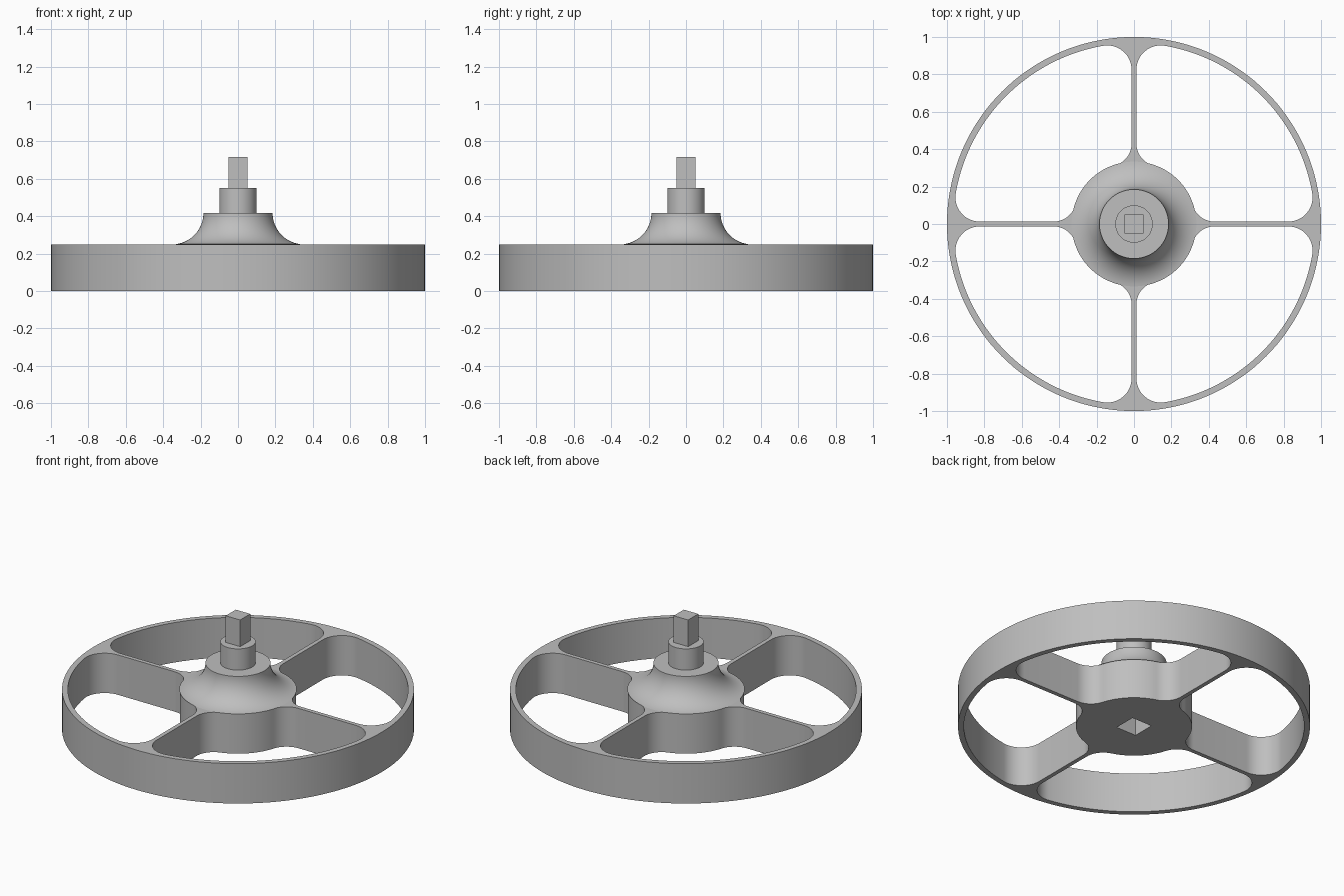
import bpy
import bmesh
from math import pi, sin, cos, atan2, sqrt
from mathutils import Vector, Matrix

cube = bpy.data.objects.get("Cube")
if cube:
    bpy.data.objects.remove(cube, do_unlink=True)

RIM_OUT, RIM_IN, HUB = 1.0, 0.967, 0.33
SPOKE = 0.013            # half the spoke thickness
F_RIM, F_HUB = 0.13, 0.12  # corner radii at rim and hub
WHEEL_TOP, FLARE_TOP, NECK_TOP, SHAFT_TOP = 0.25, 0.417, 0.55, 0.717

grey = bpy.data.materials.new("light grey")
grey.use_nodes = True
grey.diffuse_color = (0.52, 0.52, 0.52, 1)
grey.node_tree.nodes["Principled BSDF"].inputs["Base Color"].default_value = grey.diffuse_color


def finish(bm, name):
    bmesh.ops.recalc_face_normals(bm, faces=bm.faces)
    mesh = bpy.data.meshes.new(name)
    bm.to_mesh(mesh)
    bm.free()
    mesh.materials.append(grey)
    obj = bpy.data.objects.new(name, mesh)
    bpy.context.collection.objects.link(obj)
    return obj


def smooth(obj):
    bpy.ops.object.select_all(action="DESELECT")
    obj.select_set(True)
    bpy.context.view_layer.objects.active = obj
    bpy.ops.object.shade_smooth_by_angle(angle=pi / 6)


def arc(c, r, a0, a1, n):
    return [Vector((c[0] + r * cos(a0 + (a1 - a0) * i / n),
                    c[1] + r * sin(a0 + (a1 - a0) * i / n), 0)) for i in range(n + 1)]


def window():
    """Outline of the opening between two spokes, in the first quadrant."""
    y = SPOKE + F_HUB
    hub_c = (sqrt((HUB + F_HUB) ** 2 - y * y), y)
    hub_a = atan2(hub_c[1], hub_c[0])
    y = SPOKE + F_RIM
    rim_c = (sqrt((RIM_IN - F_RIM) ** 2 - y * y), y)
    rim_a = atan2(rim_c[1], rim_c[0])
    pts = arc((0, 0), HUB, pi / 4, hub_a, 10)
    pts += arc(hub_c, F_HUB, hub_a + pi, 1.5 * pi, 14)[1:]
    pts += arc(rim_c, F_RIM, -pi / 2, rim_a, 16)
    pts += arc((0, 0), RIM_IN, rim_a, pi / 4, 16)[1:]
    # mirror across the diagonal
    return pts + [Vector((p.y, p.x, 0)) for p in reversed(pts[1:-1])]


def box(name, half, z0, z1):
    bm = bmesh.new()
    bmesh.ops.create_cube(bm, size=1, matrix=Matrix.Translation((0, 0, (z0 + z1) / 2))
                          @ Matrix.Diagonal((2 * half, 2 * half, z1 - z0, 1)))
    return finish(bm, name)


def lathe(name, profile, steps=96):
    bm = bmesh.new()
    verts = [bm.verts.new((r, 0, z)) for r, z in profile]
    edges = [bm.edges.new(pair) for pair in zip(verts, verts[1:])]
    bmesh.ops.spin(bm, geom=verts + edges, cent=(0, 0, 0), axis=(0, 0, 1),
                   angle=2 * pi, steps=steps, use_merge=True)
    bmesh.ops.remove_doubles(bm, verts=bm.verts, dist=1e-5)
    obj = finish(bm, name)
    smooth(obj)
    return obj


# Wheel: rim, spokes and hub as one extruded plate with four openings
bm = bmesh.new()
loops = [arc((0, 0), RIM_OUT, 0, 2 * pi, 144)[:-1]]
for k in range(4):
    turn = Matrix.Rotation(k * pi / 2, 3, "Z")
    loops.append([turn @ p for p in window()])
for loop in loops:
    vs = [bm.verts.new(p) for p in loop]
    for a, b in zip(vs, vs[1:] + vs[:1]):
        bm.edges.new((a, b))
bmesh.ops.triangle_fill(bm, use_beauty=True, use_dissolve=False,
                        edges=bm.edges[:], normal=(0, 0, 1))
top = bmesh.ops.extrude_face_region(bm, geom=bm.faces[:], use_keep_orig=True)["geom"]
bmesh.ops.translate(bm, vec=(0, 0, WHEEL_TOP),
                    verts=[g for g in top if isinstance(g, bmesh.types.BMVert)])
wheel = finish(bm, "wheel")

# Square socket in the underside
cutter = box("socket_cutter", 0.07, -0.1, 0.18)
cutter.hide_render = True
smooth(wheel)
mod = wheel.modifiers.new("socket", "BOOLEAN")
mod.operation = "DIFFERENCE"
mod.solver = "EXACT"
mod.object = cutter
bpy.ops.object.modifier_apply(modifier=mod.name)
bpy.data.objects.remove(cutter, do_unlink=True)
smooth(wheel)

# Flared collar rising from the hub to a flat shoulder
rise = FLARE_TOP - WHEEL_TOP
flare = [(0.352 - rise * cos(t), FLARE_TOP - rise * sin(t))
         for t in (i / 20 * 1.46 for i in range(21))]
lathe("flared_collar", [(0, FLARE_TOP)] + flare + [(HUB, WHEEL_TOP)])

# Round neck and square drive shaft
lathe("neck", [(0, NECK_TOP), (0.1, NECK_TOP), (0.1, FLARE_TOP)])
box("square_shaft", 0.05, NECK_TOP, SHAFT_TOP)
